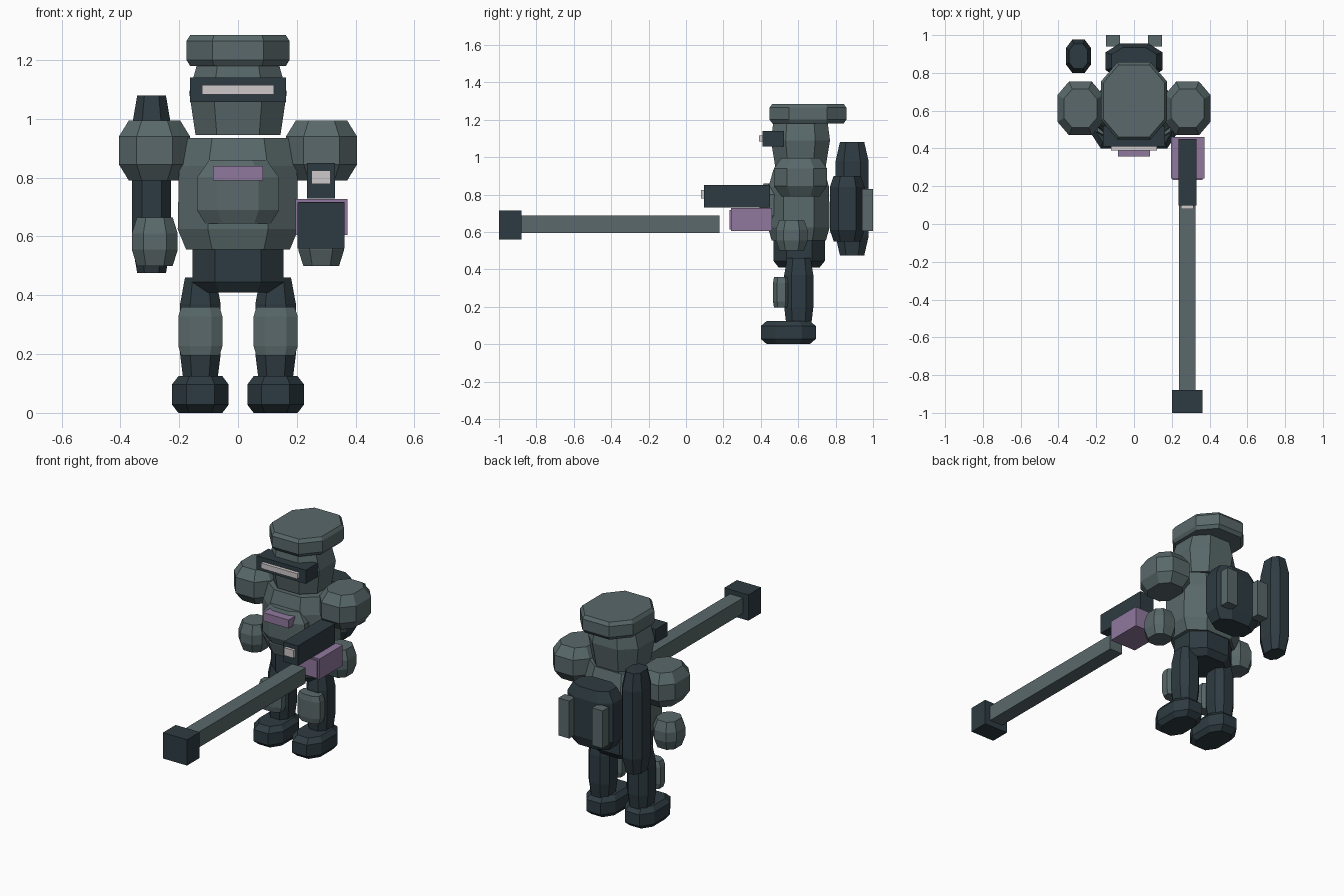
import bpy
import bmesh
from mathutils import Vector

old = bpy.data.objects.get("Cube")
if old:
    bpy.data.objects.remove(old)


def material(name, rgb):
    mat = bpy.data.materials.new(name)
    mat.use_nodes = True
    colour = (*rgb, 1)
    mat.diffuse_color = colour
    mat.node_tree.nodes["Principled BSDF"].inputs["Base Color"].default_value = colour
    return mat


armor = material("grey green armor", (0.1, 0.14, 0.145))
dark = material("dark slate", (0.027, 0.044, 0.054))
purple = material("dusty purple", (0.28, 0.19, 0.34))
pale = material("pale grey", (0.62, 0.58, 0.59))


def finish(name, bm, mat):
    bmesh.ops.recalc_face_normals(bm, faces=bm.faces)
    mesh = bpy.data.meshes.new(name)
    bm.to_mesh(mesh)
    bm.free()
    mesh.materials.append(mat)
    obj = bpy.data.objects.new(name, mesh)
    bpy.context.collection.objects.link(obj)
    return obj


def box(name, x, y, z, mat):
    """Box from (min, max) ranges on each axis."""
    bm = bmesh.new()
    bmesh.ops.create_cube(bm, size=1)
    for v in bm.verts:
        v.co = Vector([(r[0] + r[1]) / 2 + c * (r[1] - r[0])
                       for r, c in zip((x, y, z), v.co)])
    return finish(name, bm, mat)


def faceted(name, x, y, half_x, half_y, rings, mat, flat=0.5):
    """Stack of eight-sided rings; each ring is (height, x scale, y scale)."""
    outline = [(1, flat), (flat, 1), (-flat, 1), (-1, flat),
               (-1, -flat), (-flat, -1), (flat, -1), (1, -flat)]
    bm = bmesh.new()
    loops = [[bm.verts.new((x + a * half_x * sx, y + b * half_y * sy, z))
              for a, b in outline] for z, sx, sy in rings]
    for low, high in zip(loops, loops[1:]):
        for i in range(8):
            j = (i + 1) % 8
            bm.faces.new((low[i], low[j], high[j], high[i]))
    bm.faces.new(loops[0])
    bm.faces.new(loops[-1])
    return finish(name, bm, mat)


def padded(low, high, edge, end):
    """Rings of a block whose top and bottom rims are chamfered."""
    return [(low, end, end), (low + edge, 1, 1),
            (high - edge, 1, 1), (high, end, end)]


# Head, cap and visor
faceted("cap", 0, 0.652, 0.175, 0.205, padded(1.18, 1.285, 0.02, 0.93), armor)
faceted("head", 0, 0.612, 0.166, 0.158,
        [(0.945, 0.87, 0.85), (1.09, 1, 1), (1.185, 0.84, 0.92)], armor)
box("visor", (-0.163, 0.163), (0.41, 0.52), (1.058, 1.14), dark)
box("visor_slit", (-0.122, 0.122), (0.39, 0.42), (1.083, 1.115), pale)

# Torso
faceted("torso", 0, 0.603, 0.205, 0.165,
        [(0.555, 0.86, 0.88), (0.625, 1, 1), (0.84, 0.98, 0.98),
         (0.935, 0.86, 0.82)], armor)
faceted("chest_plate", 0, 0.47, 0.14, 0.078,
        [(0.645, 0.8, 0.75), (0.69, 1, 1), (0.80, 1, 1), (0.86, 0.7, 0.7)], armor)
box("chest_badge", (-0.085, 0.085), (0.358, 0.42), (0.79, 0.84), purple)
faceted("pelvis", 0, 0.605, 0.155, 0.137,
        [(0.41, 0.8, 0.8), (0.445, 1, 1), (0.56, 1, 1)], dark)

# Paired limbs
for side, s in (("left", 1), ("right", -1)):
    faceted(side + "_shoulder", s * 0.284, 0.612, 0.121, 0.142,
            padded(0.79, 0.995, 0.055, 0.72), armor)
    faceted(side + "_forearm", s * 0.283, 0.565, 0.078, 0.085,
            padded(0.50, 0.665, 0.055, 0.78), armor)
    faceted(side + "_leg", s * 0.128, 0.603, 0.069, 0.078,
            [(0.1, 0.82, 0.85), (0.2, 1, 1), (0.37, 1, 1), (0.46, 0.76, 0.8)], dark)
    faceted(side + "_knee_pad", s * 0.128, 0.51, 0.075, 0.045,
            padded(0.195, 0.36, 0.032, 0.87), armor)
    faceted(side + "_boot", s * 0.128, 0.547, 0.096, 0.147,
            padded(0, 0.125, 0.028, 0.78), dark)
    box(side + "_pack_pad", sorted((s * 0.075, s * 0.147)), (0.94, 1.0),
        (0.605, 0.83), armor)

# Back equipment
faceted("backpack", 0, 0.862, 0.152, 0.093, padded(0.55, 0.9, 0.06, 0.78), dark)
faceted("back_tube", -0.294, 0.888, 0.066, 0.088,
        padded(0.475, 1.08, 0.1, 0.74), dark)

# Weapon
box("receiver", (0.235, 0.33), (0.097, 0.45), (0.73, 0.85), dark)
box("sight_lens", (0.25, 0.314), (0.08, 0.11), (0.778, 0.825), pale)
box("grip_block", (0.195, 0.373), (0.24, 0.46), (0.605, 0.728), purple)
box("magazine_plate", (0.205, 0.363), (0.232, 0.24), (0.612, 0.718), purple)
box("barrel", (0.237, 0.325), (-0.9, 0.178), (0.595, 0.688), armor)
box("muzzle", (0.202, 0.362), (-1.0, -0.88), (0.56, 0.715), dark)
